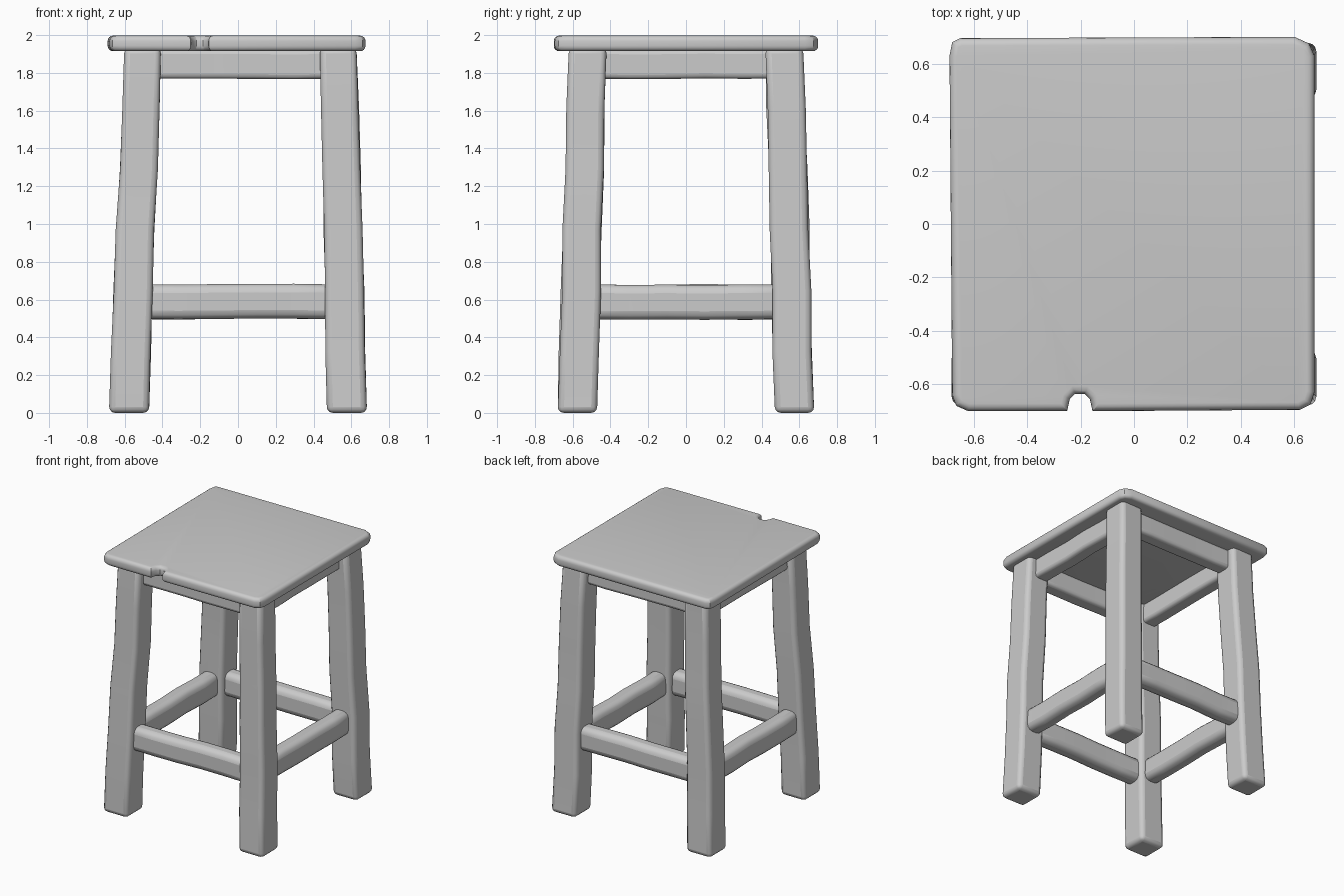
import bpy, bmesh, random
from mathutils import Vector

if "Cube" in bpy.data.objects:
    bpy.data.objects.remove(bpy.data.objects["Cube"])

random.seed(4)


def finish(bm, name, bevel, segments=3):
    bmesh.ops.recalc_face_normals(bm, faces=bm.faces)
    mesh = bpy.data.meshes.new(name)
    bm.to_mesh(mesh)
    bm.free()
    obj = bpy.data.objects.new(name, mesh)
    bpy.context.collection.objects.link(obj)
    mod = obj.modifiers.new("worn edges", 'BEVEL')
    mod.width = bevel
    mod.segments = segments
    mod.limit_method = 'ANGLE'
    mod.angle_limit = 0.6
    bpy.ops.object.select_all(action='DESELECT')
    obj.select_set(True)
    bpy.context.view_layer.objects.active = obj
    bpy.ops.object.shade_smooth_by_angle(angle=0.7)
    return obj


def beam(name, start, end, u, v, start_half, end_half, bevel, rings=6, wobble=0.004):
    """Hewn rectangular timber from start to end; u and v span its section."""
    bm = bmesh.new()
    start, end, u, v = (Vector(p) for p in (start, end, u, v))
    loops = []
    for i in range(rings):
        t = i / (rings - 1)
        shift = Vector((0, 0, 0))
        if 0 < i < rings - 1:
            shift = u * random.uniform(-wobble, wobble) + v * random.uniform(-wobble, wobble)
        c = start.lerp(end, t) + shift
        hu = start_half[0] + (end_half[0] - start_half[0]) * t
        hv = start_half[1] + (end_half[1] - start_half[1]) * t
        loops.append([bm.verts.new(c + u * hu * a + v * hv * b)
                      for a, b in ((-1, -1), (1, -1), (1, 1), (-1, 1))])
    for low, high in zip(loops, loops[1:]):
        for k in range(4):
            n = (k + 1) % 4
            bm.faces.new((low[k], low[n], high[n], high[k]))
    bm.faces.new(loops[0])
    bm.faces.new(loops[-1])
    return finish(bm, name, bevel)


# Seat: rounded square board with a worn notch in the front edge
outline = [(-0.62, -0.70), (-0.25, -0.70), (-0.24, -0.655), (-0.22, -0.635),
           (-0.185, -0.635), (-0.165, -0.655), (-0.155, -0.70),
           (0.62, -0.695), (0.66, -0.675), (0.675, -0.63),
           (0.675, 0.63), (0.655, 0.675), (0.60, 0.70),
           (-0.65, 0.695), (-0.68, 0.68), (-0.69, 0.63),
           (-0.68, -0.64), (-0.665, -0.68)]
bm = bmesh.new()
base = bm.faces.new([bm.verts.new((x, y, 1.915)) for x, y in outline])
ext = bmesh.ops.extrude_face_region(bm, geom=[base])
bmesh.ops.translate(bm, vec=(0, 0, 0.082),
                    verts=[g for g in ext["geom"] if isinstance(g, bmesh.types.BMVert)])
rims = [e for e in bm.edges if abs(e.verts[0].co.z - e.verts[1].co.z) < 1e-5]
bmesh.ops.bevel(bm, geom=rims, offset=0.028, segments=4, profile=0.5,
                affect='EDGES', clamp_overlap=True)
finish(bm, "seat", 0.001, 1)

# Four splayed, slightly tapered legs
for side, sx, top_x in (("left", -1, -0.505), ("right", 1, 0.53)):
    for end, sy in (("front", -1), ("back", 1)):
        beam(f"{end}_{side}_leg", (sx * 0.577, sy * 0.575, 0), (top_x, sy * 0.52, 1.935),
             (1, 0, 0), (0, 1, 0), (0.106, 0.104), (0.097, 0.1), 0.032, 7, 0.006)

# Aprons under the seat and stretchers near the floor, on all four sides
for part, z, half_h, half_t, reach, bevel in (
        ("apron", 1.848, 0.078, 0.06, 0.505, 0.025),
        ("stretcher", 0.588, 0.092, 0.065, 0.555, 0.045)):
    for name, s in (("front", -1), ("back", 1)):
        beam(f"{name}_{part}", (-0.5, s * reach, z), (0.5, s * reach, z),
             (0, 1, 0), (0, 0, 1), (half_t, half_h), (half_t, half_h), bevel)
    for name, s in (("left", -1), ("right", 1)):
        beam(f"{name}_{part}", (s * reach, -0.5, z), (s * reach, 0.5, z),
             (1, 0, 0), (0, 0, 1), (half_t, half_h), (half_t, half_h), bevel)
